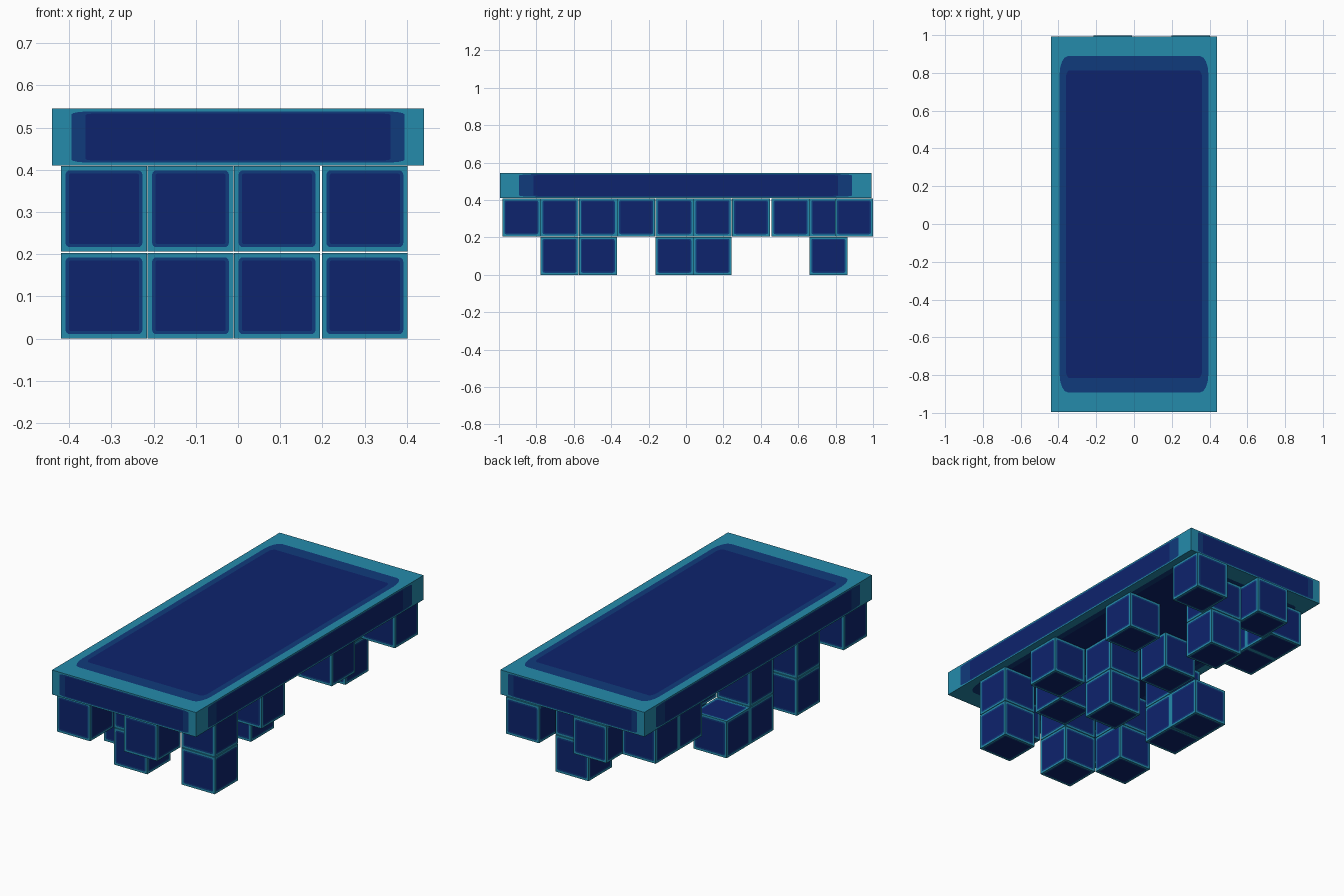
import bpy, bmesh, math
from mathutils import Vector

if "Cube" in bpy.data.objects:
    bpy.data.objects.remove(bpy.data.objects["Cube"])


def material(name, rgb):
    m = bpy.data.materials.new(name)
    m.diffuse_color = (*rgb, 1.0)
    m.use_nodes = True
    m.node_tree.nodes["Principled BSDF"].inputs["Base Color"].default_value = m.diffuse_color
    return m


MATERIALS = [
    material("teal trim", (0.018, 0.26, 0.41)),
    material("mid blue band", (0.005, 0.043, 0.2)),
    material("deep navy", (0.004, 0.017, 0.155)),
]


def rounded_loop(inset, radius, steps=4):
    """Rounded square in the 0..1 face space, counter-clockwise."""
    lo, hi = inset + radius, 1 - inset - radius
    pts = []
    for k, (cx, cy) in enumerate([(lo, lo), (hi, lo), (hi, hi), (lo, hi)]):
        for i in range(steps + 1):
            a = math.pi + k * math.pi / 2 + i / steps * math.pi / 2
            pts.append((cx + radius * math.cos(a), cy + radius * math.sin(a)))
    return pts


STEPS = 4
OUTER_BAND = rounded_loop(0.052, 0.05, STEPS)
INNER_BAND = rounded_loop(0.09, 0.022, STEPS)


def panel(bm, origin, u, v):
    """One box side: teal border, mid band and navy centre."""
    def place(p):
        return bm.verts.new(origin + u * p[0] + v * p[1])
    corners = [place(p) for p in [(0, 0), (1, 0), (1, 1), (0, 1)]]
    outer = [place(p) for p in OUTER_BAND]
    inner = [place(p) for p in INNER_BAND]
    n, per = len(outer), STEPS + 1

    def face(verts, index):
        bm.faces.new(verts).material_index = index
    for k in range(4):
        for i in range(STEPS):
            j = k * per + i
            face([corners[k], outer[j + 1], outer[j]], 0)
        last, first = k * per + STEPS, ((k + 1) * per) % n
        face([corners[k], corners[(k + 1) % 4], outer[first], outer[last]], 0)
    for j in range(n):
        face([outer[j], outer[(j + 1) % n], inner[(j + 1) % n], inner[j]], 1)
    face(inner, 2)


def banded_box(name, lo, hi):
    lo, hi = Vector(lo), Vector(hi)
    d = hi - lo
    x, y, z = Vector((d.x, 0, 0)), Vector((0, d.y, 0)), Vector((0, 0, d.z))
    bm = bmesh.new()
    for u, v, w in ((x, y, z), (y, z, x), (z, x, y)):
        panel(bm, lo + w, u, v)   # positive side
        panel(bm, lo, v, u)       # negative side
    bmesh.ops.remove_doubles(bm, verts=bm.verts, dist=1e-5)
    me = bpy.data.meshes.new(name)
    bm.to_mesh(me)
    bm.free()
    for m in MATERIALS:
        me.materials.append(m)
    ob = bpy.data.objects.new(name, me)
    bpy.context.collection.objects.link(ob)
    return ob


# Top slab
banded_box("top_slab", (-0.44, -0.995, 0.41), (0.44, 0.992, 0.545))

# Cubes below, placed by column (x) and row (y)
SIZE = 0.203
COLUMN_X = [-0.419, -0.214, -0.009, 0.199]
ROW_Y = [-0.982, -0.777, -0.573, -0.368, -0.164, 0.041, 0.246, 0.458, 0.66, 0.796]
UPPER = {0: (0, 2, 4, 7, 8), 1: (1, 5, 9), 2: (0, 2, 4, 8), 3: (1, 3, 6, 9)}
LOWER = {0: (2, 4, 5), 1: (1,), 2: (4, 8), 3: (1,)}

for layer, z, cells in (("upper", 0.206, UPPER), ("lower", 0.0, LOWER)):
    for c, rows in cells.items():
        for r in rows:
            lo = Vector((COLUMN_X[c], ROW_Y[r], z))
            banded_box(f"{layer}_cube_{c}_{r}", lo, lo + Vector((SIZE, SIZE, SIZE)))
